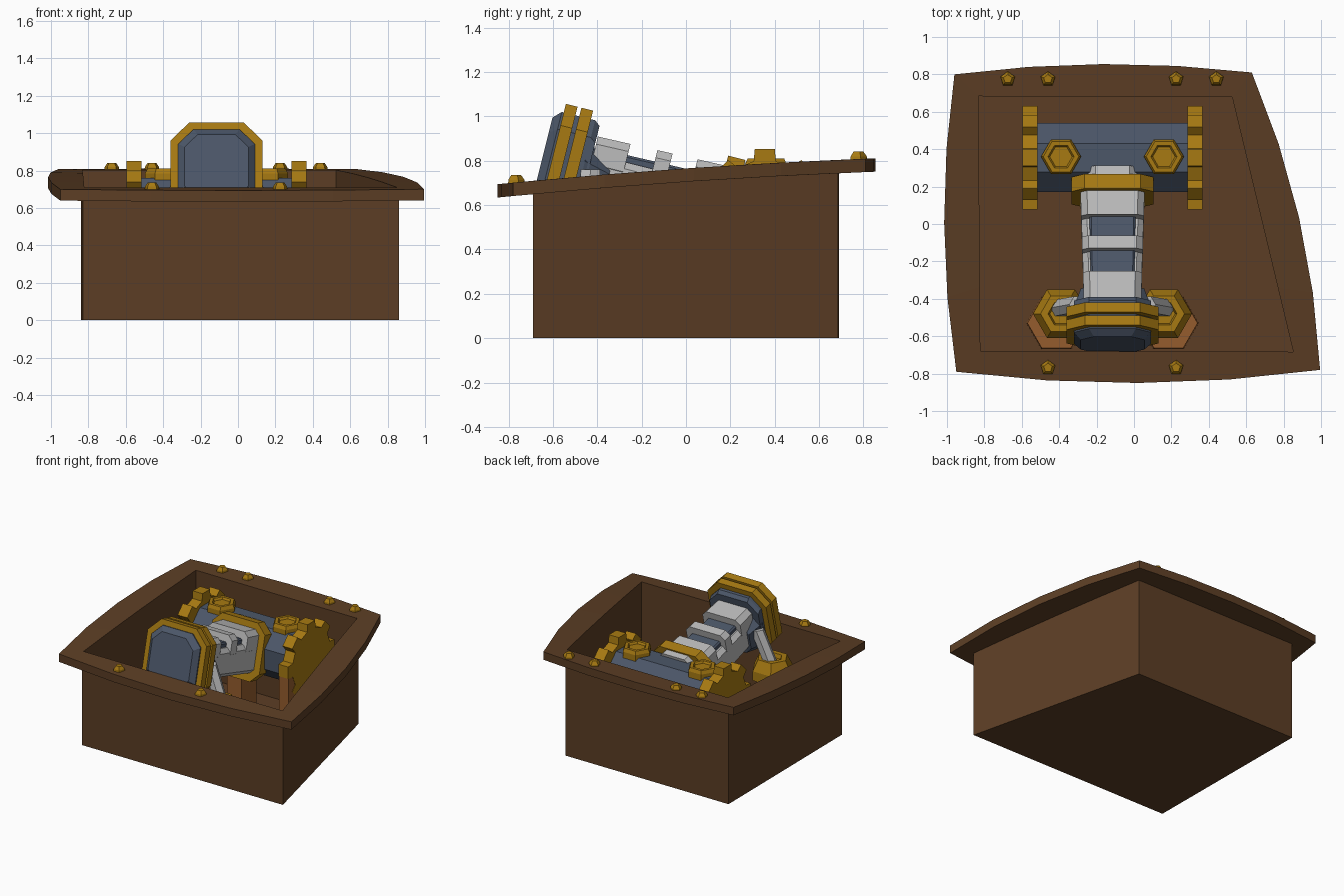
import bpy, bmesh
from math import sin, cos, pi, radians
from mathutils import Matrix, Vector

if "Cube" in bpy.data.objects:
    bpy.data.objects.remove(bpy.data.objects["Cube"])


def material(name, rgb):
    m = bpy.data.materials.new(name)
    m.use_nodes = True
    m.diffuse_color = (*rgb, 1)
    bsdf = next(n for n in m.node_tree.nodes if n.type == 'BSDF_PRINCIPLED')
    bsdf.inputs["Base Color"].default_value = (*rgb, 1)
    bsdf.inputs["Roughness"].default_value = 0.8
    return m


BROWN = material("dark wood", (0.107, 0.048, 0.018))
TAN = material("light wood", (0.30, 0.107, 0.027))
BRASS = material("brass", (0.39, 0.195, 0.006))
STEEL = material("blue steel", (0.072, 0.095, 0.14))
PALE = material("pale metal", (0.50, 0.50, 0.50))


def loft(name, rings, mat, frame=Matrix.Identity(4), closed=False):
    """Skin a stack of equal point rings; closed joins last ring to first."""
    bm = bmesh.new()
    vs = [[bm.verts.new(frame @ Vector(p)) for p in r] for r in rings]
    pairs = list(zip(vs, vs[1:])) + ([(vs[-1], vs[0])] if closed else [])
    n = len(vs[0])
    for a, b in pairs:
        for i in range(n):
            j = (i + 1) % n
            bm.faces.new((a[i], a[j], b[j], b[i]))
    if not closed:
        bm.faces.new(vs[0][::-1])
        bm.faces.new(vs[-1])
    bmesh.ops.recalc_face_normals(bm, faces=bm.faces)
    me = bpy.data.meshes.new(name)
    bm.to_mesh(me)
    bm.free()
    me.materials.append(mat)
    ob = bpy.data.objects.new(name, me)
    bpy.context.collection.objects.link(ob)
    return ob


def ngon(n, r, z, turn=0.0):
    return [(r * cos(turn + 2 * pi * i / n), r * sin(turn + 2 * pi * i / n), z)
            for i in range(n)]


def slab(hw, lo, hi, cut, z, low_cut=None):
    """Rectangle with chamfered corners, at distance z along the arm."""
    k = cut if low_cut is None else low_cut
    return [(hw, lo + k, z), (hw, hi - cut, z), (hw - cut, hi, z), (cut - hw, hi, z),
            (-hw, hi - cut, z), (-hw, lo + k, z), (k - hw, lo, z), (hw - k, lo, z)]


def box(name, lo, hi, mat):
    quad = [(lo[0], lo[1]), (hi[0], lo[1]), (hi[0], hi[1]), (lo[0], hi[1])]
    return loft(name, [[(*q, z) for q in quad] for z in (lo[2], hi[2])], mat)


# Crate with a bowed, sloping rim
def rim_z(y):
    return 0.765 + 0.0685 * y - 0.018 * y * y


corners = [(-0.84, 0.69), (-0.83, -0.685), (0.86, -0.69), (0.53, 0.685)]
outer_corners = [(-0.96, 0.80), (-0.95, -0.79), (0.995, -0.78), (0.63, 0.81)]
bows = [(-0.06, 0), (0, -0.065), (0.07, 0.02), (0, 0.05)]
STEPS = 4
inner, outer = [], []
for k in range(4):
    for i in range(STEPS):
        t = i / STEPS
        for src, dst, amt in ((corners, inner, 0), (outer_corners, outer, 4 * t * (1 - t))):
            p = Vector(src[k]).lerp(Vector(src[(k + 1) % 4]), t)
            dst.append(p + Vector(bows[k]) * amt)
inset = [p * 0.99 for p in inner]
loft("crate", [
    [(p.x, p.y, 0) for p in inner],
    [(p.x, p.y, rim_z(p.y) - 0.06) for p in inner],
    [(p.x, p.y, rim_z(p.y) - 0.06) for p in outer],
    [(p.x, p.y, rim_z(p.y)) for p in outer],
    [(p.x, p.y, rim_z(p.y)) for p in inset],
    [(p.x, p.y, 0.01) for p in inset]], BROWN)

# Rim studs
for x, y in [(-0.675, 0.775), (-0.46, 0.775), (0.225, 0.775), (0.44, 0.775),
             (-0.46, -0.768), (0.225, -0.768)]:
    loft("rim_stud", [ngon(5, 0.042, -0.01, pi / 2), ngon(5, 0.04, 0.012, pi / 2),
                      ngon(5, 0.024, 0.034, pi / 2)], BRASS,
         Matrix.Translation((x, y, rim_z(y))))

# Axle lying across the crate
CX, AY, AZ = -0.115, 0.355, 0.575
ALONG_X = Matrix(((0, 0, 1, CX), (1, 0, 0, AY), (0, 1, 0, AZ), (0, 0, 0, 1)))
loft("axle", [ngon(8, 0.2, -0.41, pi / 8), ngon(8, 0.2, 0.41, pi / 8)], STEEL, ALONG_X)


# Toothed wheels, bolts and posts on both sides
def gear_ring(z):
    pts = []
    for k in range(8):
        c = k * pi / 4
        for r, w in ((0.222, -0.05), (0.277, -0.045), (0.277, 0.045), (0.222, 0.05)):
            pts.append((r * cos(c) - w * sin(c), r * sin(c) + w * cos(c), z))
    return pts


for side, word in ((-1, "right"), (1, "left")):
    loft(word + "_gear", [gear_ring(side * 0.40), gear_ring(side * 0.482)], BRASS, ALONG_X)
    x = CX + side * 0.275
    loft(word + "_axle_bolt", [ngon(6, 0.107, 0.70), ngon(6, 0.107, 0.785), ngon(6, 0.095, 0.81),
                               ngon(6, 0.07, 0.81), ngon(6, 0.06, 0.795)], BRASS,
         Matrix.Translation((x, 0.36, 0)))
    gx = CX + side * 0.44
    box(word + "_gear_post", (gx - 0.04, 0.085, 0.01), (gx + 0.04, 0.24, 0.56), TAN)
    # Front leg: wooden foot, brass cup and leaning strut
    foot = Matrix.Translation((CX + side * 0.30, -0.53, 0))
    loft(word + "_foot", [ngon(6, 0.16, 0.01), ngon(6, 0.155, 0.42)], TAN, foot)
    cup = Matrix.Translation((CX + side * 0.275, -0.48, 0))
    loft(word + "_foot_cup", [ngon(6, 0.15, 0.40), ngon(6, 0.15, 0.47), ngon(6, 0.11, 0.55),
                              ngon(6, 0.07, 0.55), ngon(6, 0.06, 0.52)], BRASS, cup)
    top = Vector((CX + side * 0.18, -0.43, 0.76))
    foot_pt = Vector((CX + side * 0.29, -0.45, 0.50))
    loft(word + "_strut", [[(p.x + a, p.y + b, p.z) for a, b, _ in ngon(6, 0.05, 0)]
                           for p in (foot_pt, top)], PALE)
box("centre_post", (CX - 0.06, 0.12, 0.01), (CX + 0.06, 0.30, 0.50), TAN)

# Raised arm: local x across, y up, z along the arm towards the front
T = radians(14)
ARM = Matrix(((1, 0, 0, CX), (0, sin(T), -cos(T), AY), (0, cos(T), sin(T), AZ), (0, 0, 0, 1)))


def arm_part(name, mat, *rings):
    return loft(name, [slab(*r) for r in rings], mat, ARM)


arm_part("arm_collar", BRASS, (0.22, -0.22, 0.20, 0.07, 0.14), (0.22, -0.22, 0.20, 0.07, 0.22))
arm_part("arm_collar_lip", PALE, (0.13, -0.15, 0.19, 0.04, 0.09), (0.13, -0.15, 0.19, 0.04, 0.15))
arm_part("arm_channel", PALE, (0.172, -0.16, 0.06, 0.03, 0.18), (0.152, -0.14, 0.06, 0.03, 0.80))
arm_part("arm_core", STEEL, (0.125, -0.1, 0.10, 0.01, 0.20), (0.115, -0.1, 0.09, 0.01, 0.82))
for s0, s1 in ((0.21, 0.35), (0.465, 0.535), (0.66, 0.81)):
    w0, w1 = (0.178 - 0.03 * s for s in (s0, s1))
    arm_part("arm_plate", PALE, (w0, -0.02, 0.158 - 0.02 * s0, 0.035, s0),
             (w1, -0.02, 0.158 - 0.02 * s1, 0.035, s1))

# Head: steel block with two brass bands
arm_part("head_neck", STEEL, (0.17, -0.18, 0.04, 0.05, 0.72), (0.21, -0.21, 0.08, 0.06, 0.84))
arm_part("head_block", STEEL, (0.205, -0.21, 0.19, 0.08, 0.815), (0.205, -0.21, 0.21, 0.08, 0.84),
         (0.205, -0.21, 0.21, 0.08, 0.995), (0.17, -0.18, 0.175, 0.07, 1.03))
for s in (0.86, 0.932):
    arm_part("head_band", BRASS, (0.247, -0.25, 0.25, 0.10, s), (0.247, -0.25, 0.25, 0.10, s + 0.054))
